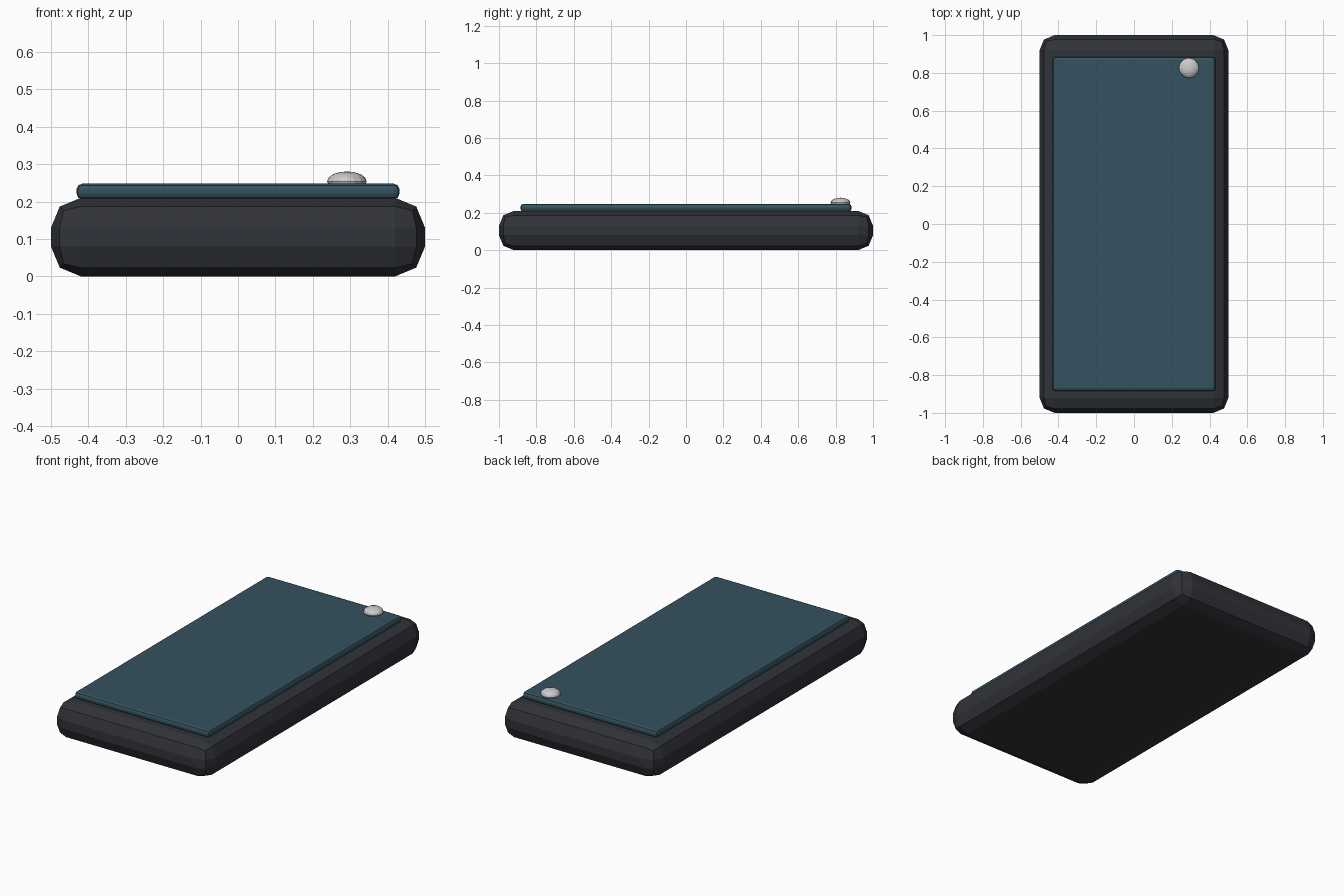
import bpy

if "Cube" in bpy.data.objects:
    bpy.data.objects.remove(bpy.data.objects["Cube"])


def material(name, rgb):
    m = bpy.data.materials.new(name)
    m.diffuse_color = (*rgb, 1)
    m.use_nodes = True
    m.node_tree.nodes["Principled BSDF"].inputs["Base Color"].default_value = m.diffuse_color
    return m


def bevelled_box(name, size, z_mid, bevel, mat):
    bpy.ops.mesh.primitive_cube_add(size=1, location=(0, 0, z_mid))
    ob = bpy.context.object
    ob.name = name
    ob.scale = size
    bpy.ops.object.transform_apply(location=False, rotation=False, scale=True)
    mod = ob.modifiers.new("rounded_edges", 'BEVEL')
    mod.width = bevel
    mod.segments = 2
    ob.data.materials.append(mat)
    return ob


# Dark casing and the raised screen panel
bevelled_box("casing", (1.0, 2.0, 0.21), 0.105, 0.08,
             material("dark_casing", (0.03, 0.033, 0.04)))
bevelled_box("screen", (0.864, 1.77, 0.042), 0.227, 0.016,
             material("blue_glass", (0.035, 0.085, 0.115)))

# Flattened button in the upper right corner
bpy.ops.mesh.primitive_uv_sphere_add(segments=16, ring_count=8, radius=0.053,
                                     location=(0.291, 0.826, 0.254))
button = bpy.context.object
button.name = "button"
button.scale.z = 0.5
bpy.ops.object.transform_apply(location=False, rotation=False, scale=True)
